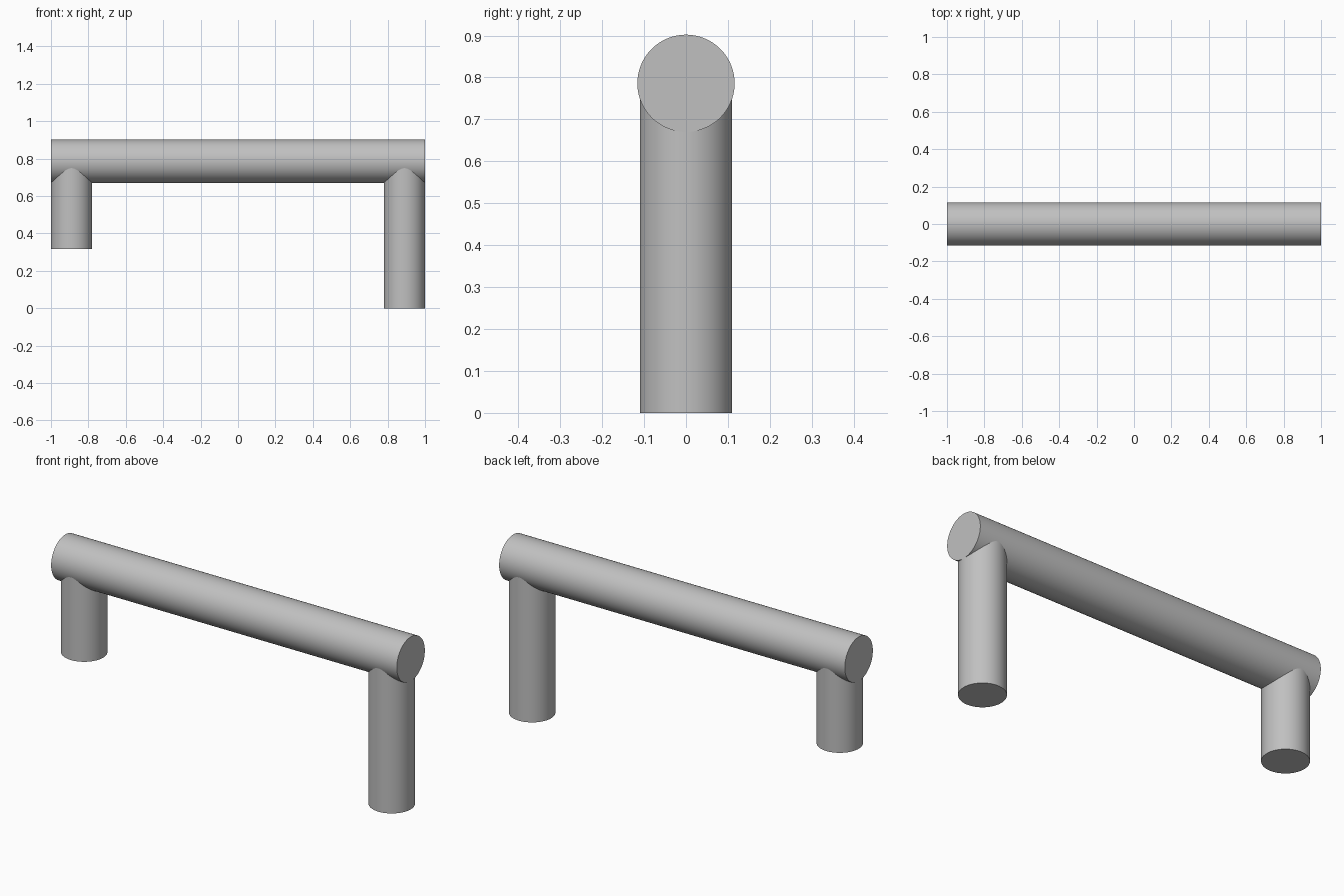
import bpy
import math

cube = bpy.data.objects.get("Cube")
if cube:
    bpy.data.objects.remove(cube, do_unlink=True)

# Single metal colour
GREY = (0.53, 0.53, 0.53, 1)
metal = bpy.data.materials.new("grey_metal")
metal.use_nodes = True
metal.diffuse_color = GREY
metal.node_tree.nodes["Principled BSDF"].inputs["Base Color"].default_value = GREY

BAR_RADIUS, BAR_Z = 0.116, 0.786
LEG_RADIUS, LEG_X = 0.11, 0.89


def rod(name, radius, length, location, rotation=(0, 0, 0)):
    """Smooth round bar with flat, sharp-edged ends."""
    bpy.ops.mesh.primitive_cylinder_add(
        vertices=96, radius=radius, depth=length,
        location=location, rotation=rotation)
    obj = bpy.context.object
    obj.name = obj.data.name = name
    obj.data.materials.append(metal)
    bpy.ops.object.shade_smooth_by_angle(angle=math.radians(30))
    return obj


def leg(name, x, bottom):
    """Upright leg that runs up into the middle of the crossbar."""
    return rod(name, LEG_RADIUS, BAR_Z - bottom, (x, 0, (BAR_Z + bottom) / 2))


# Horizontal grip
rod("crossbar", BAR_RADIUS, 2, (0, 0, BAR_Z), (0, math.pi / 2, 0))

# Uneven legs, flush with the crossbar ends
leg("long_leg", LEG_X, 0)
leg("short_leg", -LEG_X, 0.317)
